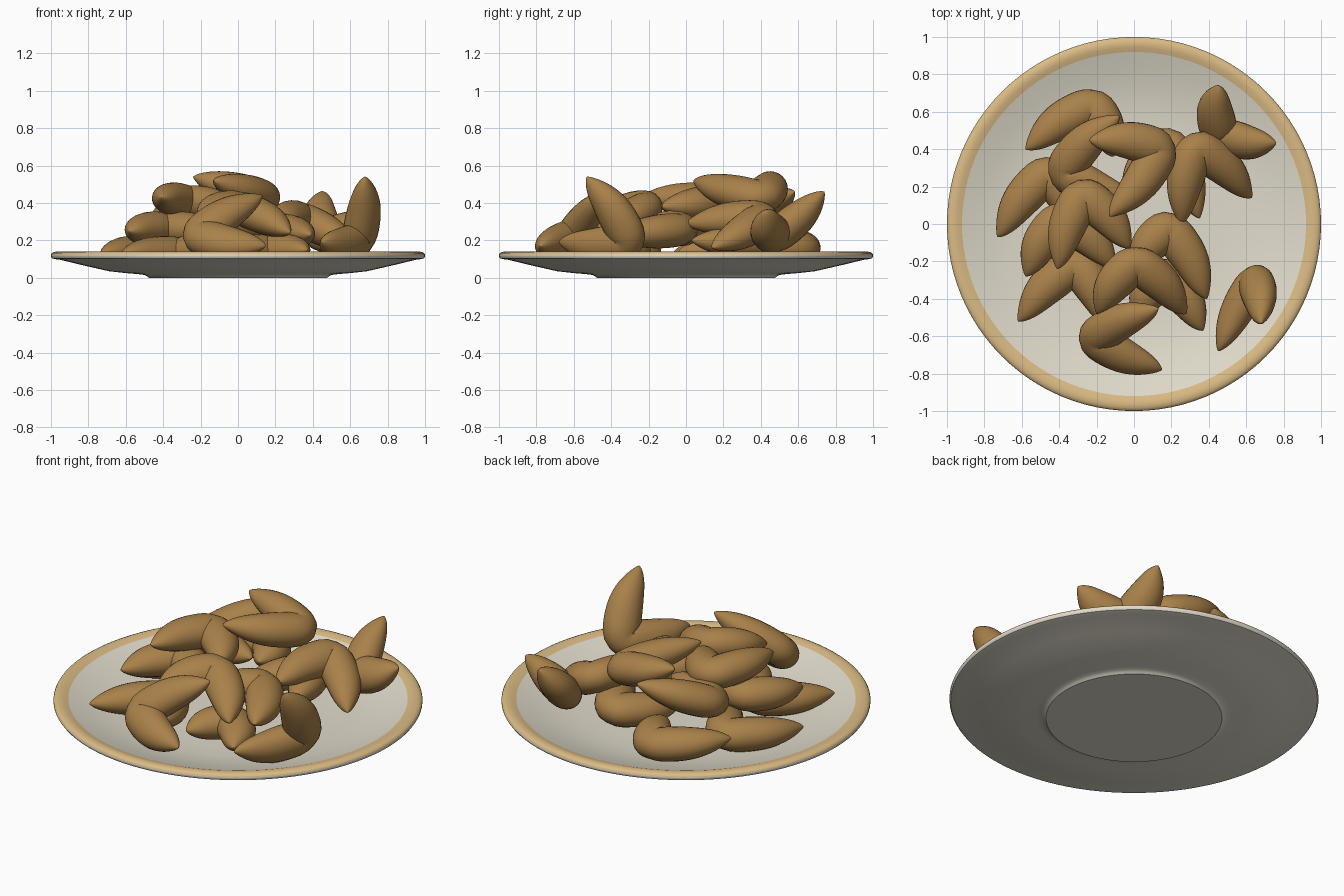
import bpy, bmesh, math
from mathutils import Vector

cube = bpy.data.objects.get("Cube")
if cube:
    bpy.data.objects.remove(cube, do_unlink=True)


def material(name, rgb):
    mat = bpy.data.materials.new(name)
    mat.use_nodes = True
    colour = (*rgb, 1.0)
    mat.diffuse_color = colour
    mat.node_tree.nodes["Principled BSDF"].inputs["Base Color"].default_value = colour
    return mat


cream = material("cream glaze", (0.75, 0.71, 0.60))
tan = material("tan rim", (0.71, 0.50, 0.235))
brown = material("baked brown", (0.40, 0.22, 0.068))


def finish(name, bm, materials, angle):
    bmesh.ops.recalc_face_normals(bm, faces=bm.faces)
    mesh = bpy.data.meshes.new(name)
    bm.to_mesh(mesh)
    bm.free()
    for mat in materials:
        mesh.materials.append(mat)
    obj = bpy.data.objects.new(name, mesh)
    bpy.context.collection.objects.link(obj)
    bpy.ops.object.select_all(action='DESELECT')
    obj.select_set(True)
    bpy.context.view_layer.objects.active = obj
    bpy.ops.object.shade_smooth_by_angle(angle=math.radians(angle))
    return obj


def add_ring(bm, centre, u, v, radius, sides):
    angles = (math.tau * i / sides for i in range(sides))
    return [bm.verts.new(centre + (u * math.cos(a) + v * math.sin(a)) * radius)
            for a in angles]


def skin(bm, rings):
    """Bridge consecutive closed rings of vertices with quads."""
    for a, b in zip(rings, rings[1:]):
        n = len(a)
        for i in range(n):
            j = (i + 1) % n
            bm.faces.new((a[i], a[j], b[j], b[i]))


# Plate: closed profile turned about z, with a tan band on top of the lip
def build_plate(sides=96):
    profile = [(0.02, 0), (0.477, 0), (0.487, 0.009), (0.5, 0.015), (0.53, 0.019),
               (0.6, 0.025), (0.69, 0.035), (0.83, 0.067), (0.95, 0.096), (0.98, 0.1),
               (0.994, 0.104), (1, 0.113), (1, 0.124), (0.995, 0.132), (0.983, 0.138),
               (0.965, 0.141), (0.945, 0.138), (0.92, 0.13),
               (0.82, 0.097), (0.7, 0.066), (0.58, 0.05), (0.45, 0.045), (0.02, 0.045)]
    x, y = Vector((1, 0, 0)), Vector((0, 1, 0))
    bm = bmesh.new()
    rings = [add_ring(bm, Vector((0, 0, z)), x, y, r, sides) for r, z in profile]
    skin(bm, rings)
    bm.faces.new(rings[0])
    bm.faces.new(rings[-1])
    for face in bm.faces:
        c = face.calc_center_median()
        if math.hypot(c.x, c.y) > 0.92 and c.z > 0.125:
            face.material_index = 1
    finish("plate", bm, [cream, tan], 40)


def ease(s, w=0.2):
    """Zero below -w, s above w, with a smooth blend between."""
    return max(s, 0) if abs(s) > w else (s + w) ** 2 / (4 * w)


# Pastry: one flattened tube folded into a V, thick at the bend and pointed at the tips
def build_pastry(name, bend, tip_a, tip_b, steps=44, sides=24):
    bend, tip_a, tip_b = (Vector(p) / 100 for p in (bend, tip_a, tip_b))
    inward = ((tip_a - bend).normalized() + (tip_b - bend).normalized()).normalized()
    corner = bend + inward * 0.055
    a, b = tip_a - corner, tip_b - corner
    normal = a.cross(b).normalized()
    out_a = a.cross(normal).normalized()
    out_b = normal.cross(b).normalized()

    def path(s):
        bow = 0.018 * math.sin(math.pi * s) ** 2
        return corner + a * ease(s) + b * ease(-s) + (out_a if s > 0 else out_b) * bow

    bm = bmesh.new()
    rings = []
    for k in range(1, steps):
        s = -math.cos(math.pi * k / steps)
        q = abs(s)
        radius = 0.122 * (1 - q) ** 0.75 * (0.8 + 1.1 * q)
        tangent = (path(s + 0.005) - path(s - 0.005)).normalized()
        across = normal.cross(tangent)
        rings.append(add_ring(bm, path(s), normal * 0.87, across, radius, sides))
    skin(bm, rings)
    for ring, end in ((rings[0], tip_b), (rings[-1], tip_a)):
        point = bm.verts.new(end)
        for i in range(sides):
            bm.faces.new((ring[i], ring[(i + 1) % sides], point))
    finish(name, bm, [brown], 60)


build_plate()

# Pastries: bend and two tips, in hundredths of a unit
pastries = {
    "pastry_back": ((-20, 70, 15), (-58, 40, 20), (-11, 36, 18)),
    "pastry_upper_back": ((-45, 27, 30), (-8, 58, 46), (0, 13, 32)),
    "pastry_top": ((21, 43, 41), (-24, 45, 54), (-13, 4, 52)),
    "pastry_leaning_back": ((42, 45, 17), (45, 74, 46), (76, 43, 35)),
    "pastry_side": ((31, 48, 34), (63, 14, 16), (25, 0, 29)),
    "pastry_right_edge": ((-45, 35, 14), (-73, -7, 13), (-30, -4, 14)),
    "pastry_upper_right": ((-29, 23, 41), (-41, -24, 43), (-2, -13, 38)),
    "pastry_middle_right": ((-40, 10, 27), (-58, -28, 25), (-10, -23, 25)),
    "pastry_low_right": ((-30, -14, 13), (-62, -52, 13), (-13, -55, 15)),
    "pastry_middle": ((19, 5, 26), (39, -40, 23), (0, -25, 28)),
    "pastry_upper_front": ((0, -14, 40), (28, -48, 24), (-20, -48, 33)),
    "pastry_front": ((-29, -61, 21), (13, -45, 44), (15, -78, 17)),
    "pastry_low_front": ((15, -20, 14), (37, -57, 15), (2, -52, 14)),
    "pastry_low_middle": ((18, 51, 18), (35, 3, 20), (-5, 10, 16)),
    "pastry_leaning_front": ((66, -24, 16), (68, -53, 54), (45, -68, 19)),
}
for name, points in pastries.items():
    build_pastry(name, *points)
